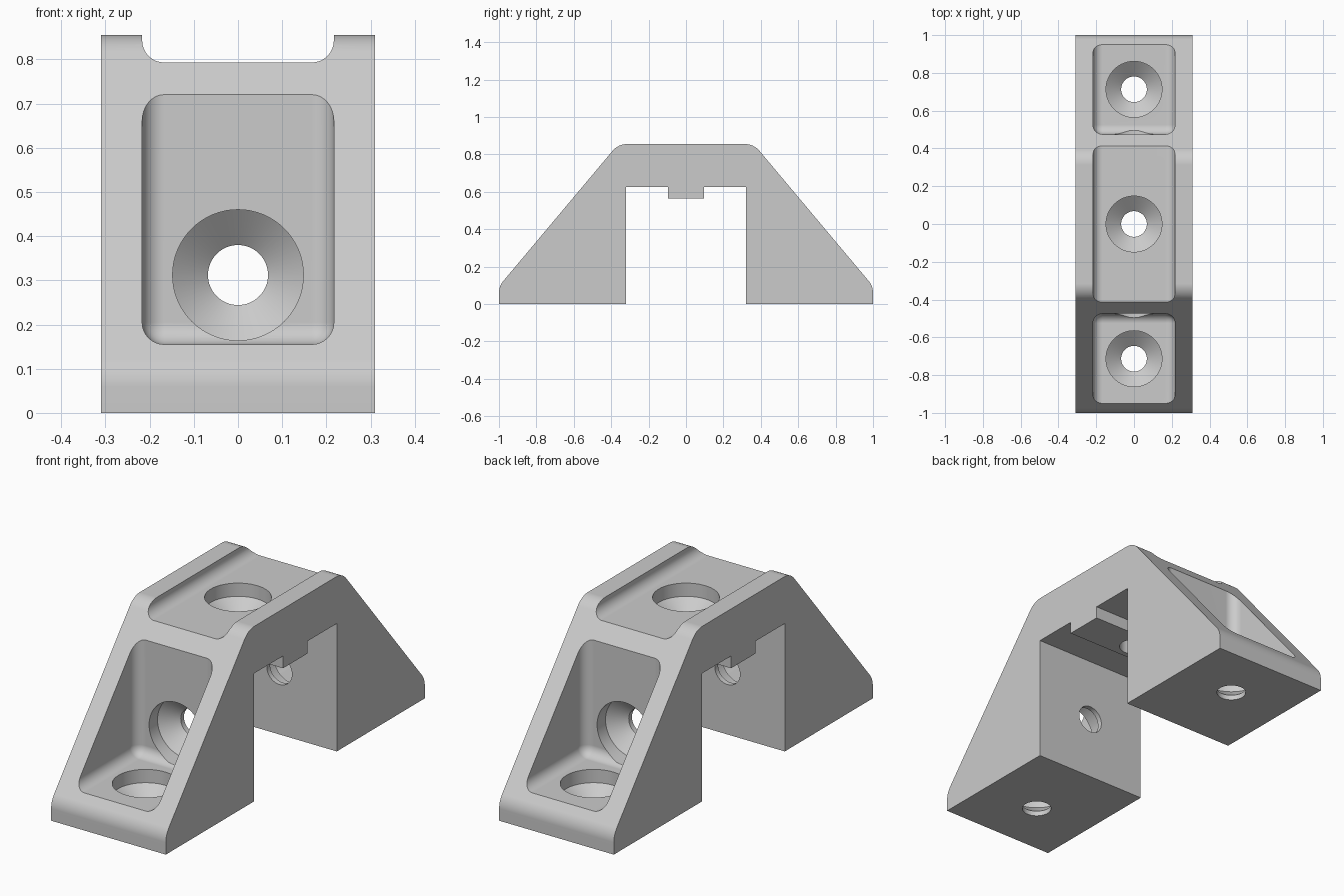
import bpy, bmesh, math
from mathutils import Matrix, Vector

if "Cube" in bpy.data.objects:
    bpy.data.objects.remove(bpy.data.objects["Cube"])

HALF_W = 0.31       # half width of the bracket
POCKET_W = 0.217    # half width of the pockets
FLOOR = 0.155       # thickness of the feet and leg walls
WALL = 0.475        # y of the pocket back walls
TOP_FLOOR = 0.793   # floor of the top recess
SEGS = 64

grey = bpy.data.materials.new("light_grey")
grey.use_nodes = True
colour = (0.6, 0.6, 0.6, 1)
grey.diffuse_color = colour
grey.node_tree.nodes["Principled BSDF"].inputs["Base Color"].default_value = colour


def to_object(name, bm):
    bmesh.ops.recalc_face_normals(bm, faces=bm.faces)
    mesh = bpy.data.meshes.new(name)
    bm.to_mesh(mesh)
    bm.free()
    mesh.materials.append(grey)
    obj = bpy.data.objects.new(name, mesh)
    bpy.context.collection.objects.link(obj)
    return obj


def fillet(before, corner, after, radius, steps=8):
    """Points of an arc that rounds one profile corner."""
    a, c, b = Vector(before), Vector(corner), Vector(after)
    u, v = (a - c).normalized(), (b - c).normalized()
    half = math.acos(u.dot(v)) / 2
    centre = c + (u + v).normalized() * (radius / math.sin(half))
    reach = radius / math.tan(half)
    start, end = c + u * reach - centre, c + v * reach - centre
    return [centre + start.lerp(end, i / steps).normalized() * radius
            for i in range(steps + 1)]


def rounded_box(low, high, radius=0.05):
    bm = bmesh.new()
    low, high = Vector(low), Vector(high)
    bmesh.ops.create_cube(bm, size=1, matrix=Matrix.Translation((low + high) / 2)
                          @ Matrix.Diagonal((*(high - low), 1)))
    bmesh.ops.bevel(bm, geom=bm.edges[:], offset=radius, segments=8,
                    profile=0.5, affect='EDGES')
    return to_object("pocket_cutter", bm)


def screw_hole(origin, tilt, depth):
    """Counterbored, countersunk hole running down local -z from the origin."""
    bm = bmesh.new()
    rings = []
    for r, z in ((0.148, 0.06), (0.148, -0.065), (0.068, -0.13), (0.068, -depth)):
        rings.append([bm.verts.new((r * math.cos(t), r * math.sin(t), z))
                      for t in (2 * math.pi * i / SEGS for i in range(SEGS))])
    for lower, upper in zip(rings, rings[1:]):
        for i in range(SEGS):
            j = (i + 1) % SEGS
            bm.faces.new((lower[i], lower[j], upper[j], upper[i]))
    bm.faces.new(rings[0])
    bm.faces.new(rings[-1])
    bm.transform(Matrix.Translation(origin) @ Matrix.Rotation(tilt, 4, 'X'))
    return to_object("hole_cutter", bm)


# Body: half of the side profile, mirrored in y and extruded across x
foot, toe, crown, mid = (-1, 0), (-1, 0.095), (-0.362, 0.855), (0, 0.855)
half_profile = [Vector(p) for p in ((-0.095, 0.565), (-0.095, 0.625),
                                    (-0.32, 0.625), (-0.32, 0), foot)]
half_profile += fillet(foot, toe, crown, 0.1) + fillet(toe, crown, mid, 0.1)
profile = half_profile + [Vector((-p.x, p.y)) for p in reversed(half_profile)]
bm = bmesh.new()
side = bm.faces.new([bm.verts.new((-HALF_W, p.x, p.y)) for p in profile])
out = bmesh.ops.extrude_face_region(bm, geom=[side], use_keep_orig=True)
moved = [v for v in out["geom"] if isinstance(v, bmesh.types.BMVert)]
bmesh.ops.translate(bm, verts=moved, vec=(2 * HALF_W, 0, 0))
body = to_object("bracket_body", bm)

# Recess along the top, then a pocket and two screw holes in each leg
cutters = [rounded_box((-POCKET_W, -0.7, TOP_FLOOR), (POCKET_W, 0.7, 1.2)),
           screw_hole((0, 0, TOP_FLOOR), 0, 0.4)]
for s in (-1, 1):
    near, far = sorted((s * WALL, s * 1.3))
    cutters += [rounded_box((-POCKET_W, near, FLOOR), (POCKET_W, far, 1.3)),
                screw_hole((0, s * 0.713, FLOOR), 0, 0.3),
                screw_hole((0, s * WALL, 0.312), -s * math.pi / 2, 0.3)]

bpy.context.view_layer.objects.active = body
body.select_set(True)
for cutter in cutters:
    mod = body.modifiers.new("cut", 'BOOLEAN')
    mod.operation = 'DIFFERENCE'
    mod.solver = 'EXACT'
    mod.object = cutter
    bpy.ops.object.modifier_apply(modifier=mod.name)
    bpy.data.objects.remove(cutter)

# Smooth fillets and bores, crisp edges, flat planes
bpy.ops.object.select_all(action='DESELECT')
body.select_set(True)
bpy.ops.object.shade_smooth_by_angle(angle=math.radians(25))
weighted = body.modifiers.new("flat_planes", 'WEIGHTED_NORMAL')
weighted.keep_sharp = True
